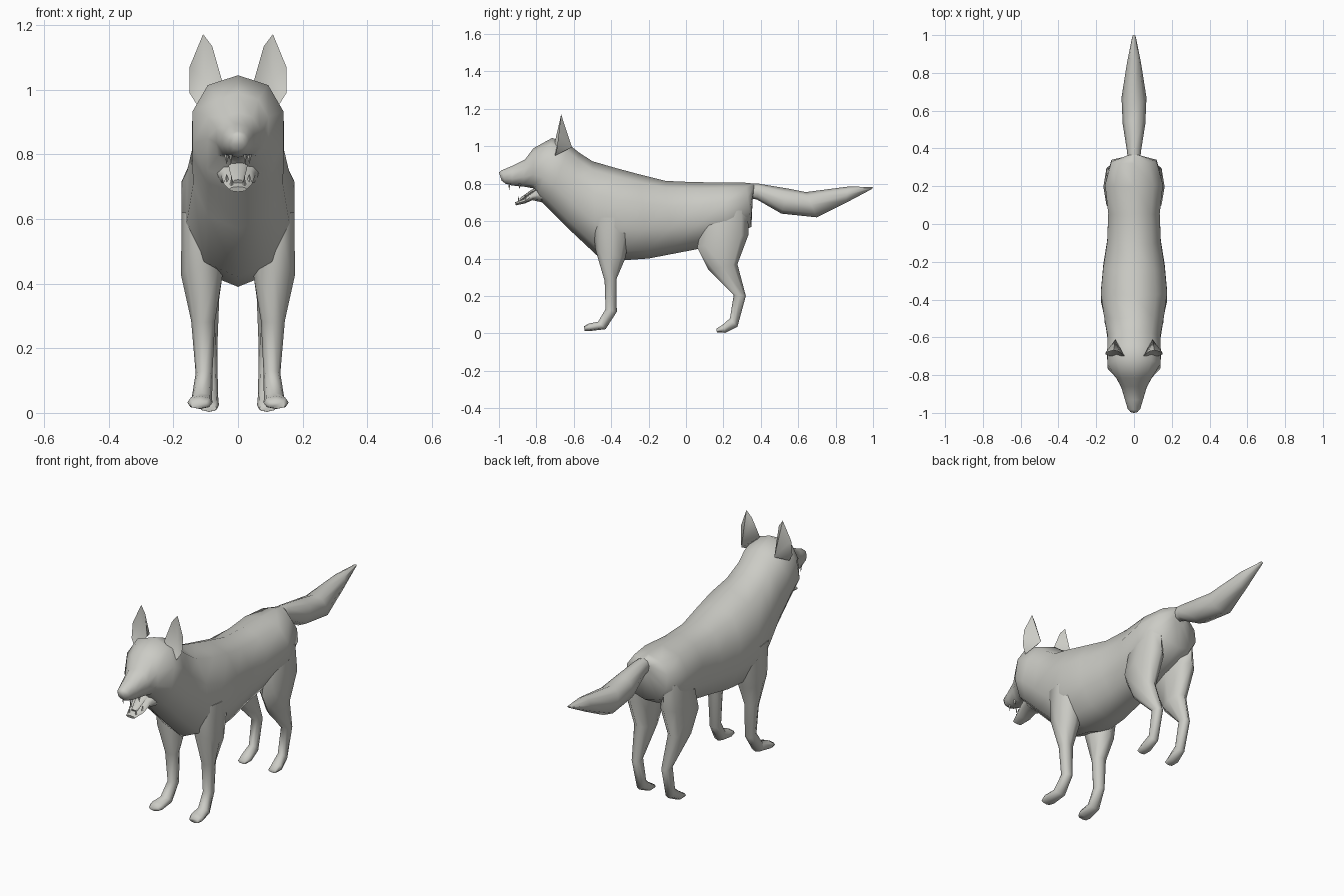
import bpy, bmesh, math
from mathutils import Vector

fur = bpy.data.materials.new("grey_fur")
fur.diffuse_color = (0.6, 0.6, 0.56, 1)


def finish(bm, name, angle=75):
    bmesh.ops.recalc_face_normals(bm, faces=bm.faces)
    me = bpy.data.meshes.new(name)
    bm.to_mesh(me)
    bm.free()
    me.materials.append(fur)
    ob = bpy.data.objects.new(name, me)
    bpy.context.collection.objects.link(ob)
    bpy.ops.object.select_all(action='DESELECT')
    ob.select_set(True)
    bpy.context.view_layer.objects.active = ob
    bpy.ops.object.shade_smooth_by_angle(angle=math.radians(angle))
    return ob


def loft(name, rings, cx=None, side=1, n=10, power=0.85):
    """Skin over rings given as (y1, z1, y2, z2, half width[, centre x])."""
    bm = bmesh.new()
    loops = []
    for r in rings:
        a, b, w = Vector((0, r[0], r[1])), Vector((0, r[2], r[3])), r[4]
        x0 = r[5] if len(r) > 5 else 0
        loop = []
        for i in range(n):
            t = 2 * math.pi * i / n
            c, s = math.cos(t), math.sin(t)
            s = math.copysign(abs(s) ** power, s)
            p = (a + b) / 2 + (a - b) / 2 * c
            p.x = side * (x0 + w * s)
            loop.append(bm.verts.new(p))
        loops.append(loop)
    for u, v in zip(loops, loops[1:]):
        for i in range(n):
            j = (i + 1) % n
            bm.faces.new((u[i], u[j], v[j], v[i]))
    bm.faces.new(loops[0])
    bm.faces.new(loops[-1])
    return finish(bm, name)


# Torso, neck and head in one skin, rump to nose
loft("body_and_head", [
    (0.365, 0.80, 0.355, 0.70, 0.04),
    (0.32, 0.805, 0.35, 0.57, 0.125),
    (0.20, 0.807, 0.22, 0.50, 0.16),
    (0.05, 0.808, 0.06, 0.45, 0.142),
    (-0.11, 0.815, -0.07, 0.425, 0.148),
    (-0.25, 0.85, -0.20, 0.40, 0.17),
    (-0.38, 0.885, -0.34, 0.39, 0.183),
    (-0.50, 0.92, -0.48, 0.42, 0.165),
    (-0.57, 0.965, -0.64, 0.57, 0.145),
    (-0.62, 1.005, -0.75, 0.68, 0.148),
    (-0.715, 1.045, -0.79, 0.72, 0.147),
    (-0.815, 0.99, -0.815, 0.775, 0.098),
    (-0.86, 0.93, -0.87, 0.785, 0.07),
    (-0.93, 0.895, -0.93, 0.79, 0.05),
    (-0.985, 0.872, -0.965, 0.80, 0.035),
    (-1.0, 0.86, -0.985, 0.815, 0.02)])

# Tail
loft("tail", [
    (0.31, 0.80, 0.31, 0.73, 0.03),
    (0.39, 0.80, 0.38, 0.715, 0.037),
    (0.55, 0.773, 0.51, 0.64, 0.06),
    (0.64, 0.755, 0.70, 0.62, 0.066),
    (0.87, 0.785, 0.85, 0.695, 0.036),
    (1.0, 0.782, 0.995, 0.772, 0.008)], n=8)

# Lower jaw and tongue
loft("lower_jaw", [
    (-0.77, 0.79, -0.77, 0.70, 0.07),
    (-0.82, 0.758, -0.82, 0.712, 0.053),
    (-0.87, 0.718, -0.86, 0.695, 0.043),
    (-0.915, 0.70, -0.91, 0.684, 0.027)], n=8)
loft("tongue", [
    (-0.79, 0.785, -0.79, 0.76, 0.03),
    (-0.83, 0.765, -0.83, 0.745, 0.028),
    (-0.89, 0.722, -0.88, 0.705, 0.016)], n=8)


# Teeth
def tooth(name, x, y, z, h, r):
    bm = bmesh.new()
    base = [bm.verts.new((x + r * math.cos(k * math.pi / 2), y + r * math.sin(k * math.pi / 2), z))
            for k in range(4)]
    tip = bm.verts.new((x, y, z + h))
    bm.faces.new(base)
    for k in range(4):
        bm.faces.new((base[k], base[(k + 1) % 4], tip))
    finish(bm, name, 30)


FRONT_LEG = [
    (-0.50, 0.62, -0.28, 0.62, 0.05, 0.125),
    (-0.485, 0.45, -0.325, 0.40, 0.064, 0.112),
    (-0.435, 0.28, -0.372, 0.29, 0.037, 0.108),
    (-0.43, 0.13, -0.37, 0.115, 0.026, 0.105),
    (-0.47, 0.062, -0.43, 0.022, 0.032, 0.112),
    (-0.52, 0.052, -0.515, 0.012, 0.039, 0.118),
    (-0.545, 0.038, -0.543, 0.013, 0.029, 0.12)]
BACK_LEG = [
    (0.10, 0.64, 0.33, 0.66, 0.045, 0.10),
    (0.06, 0.46, 0.335, 0.53, 0.062, 0.10),
    (0.12, 0.34, 0.275, 0.37, 0.042, 0.10),
    (0.255, 0.205, 0.32, 0.20, 0.024, 0.088),
    (0.235, 0.08, 0.275, 0.035, 0.024, 0.086),
    (0.195, 0.045, 0.21, 0.003, 0.031, 0.09),
    (0.163, 0.025, 0.165, 0.004, 0.025, 0.09)]
# Ear rim from inner base over the tip to outer base
EAR_RIM = [(0.05, -0.70, 1.03), (0.08, -0.675, 1.135), (0.108, -0.668, 1.172),
           (0.15, -0.68, 1.07), (0.15, -0.69, 0.99), (0.125, -0.70, 0.95)]


def ear(name, side):
    bm = bmesh.new()
    rim = [bm.verts.new((side * x, y, z)) for x, y, z in EAR_RIM]
    hollow = bm.verts.new((side * 0.105, -0.665, 1.03))
    back = bm.verts.new((side * 0.098, -0.61, 0.995))
    for i in range(len(rim)):
        a, b = rim[i], rim[(i + 1) % len(rim)]
        bm.faces.new((a, b, hollow))
        bm.faces.new((b, a, back))
    finish(bm, name, 60)


for side, tag in ((1, "left"), (-1, "right")):
    loft("front_leg_" + tag, FRONT_LEG, side=side, n=8)
    loft("back_leg_" + tag, BACK_LEG, side=side, n=8)
    ear("ear_" + tag, side)
    tooth("lower_fang_" + tag, side * 0.02, -0.895, 0.70, 0.035, 0.006)
    tooth("lower_molar_" + tag, side * 0.035, -0.86, 0.715, 0.025, 0.008)
    tooth("upper_fang_" + tag, side * 0.022, -0.945, 0.80, -0.035, 0.006)
    tooth("upper_molar_" + tag, side * 0.035, -0.89, 0.80, -0.03, 0.008)
